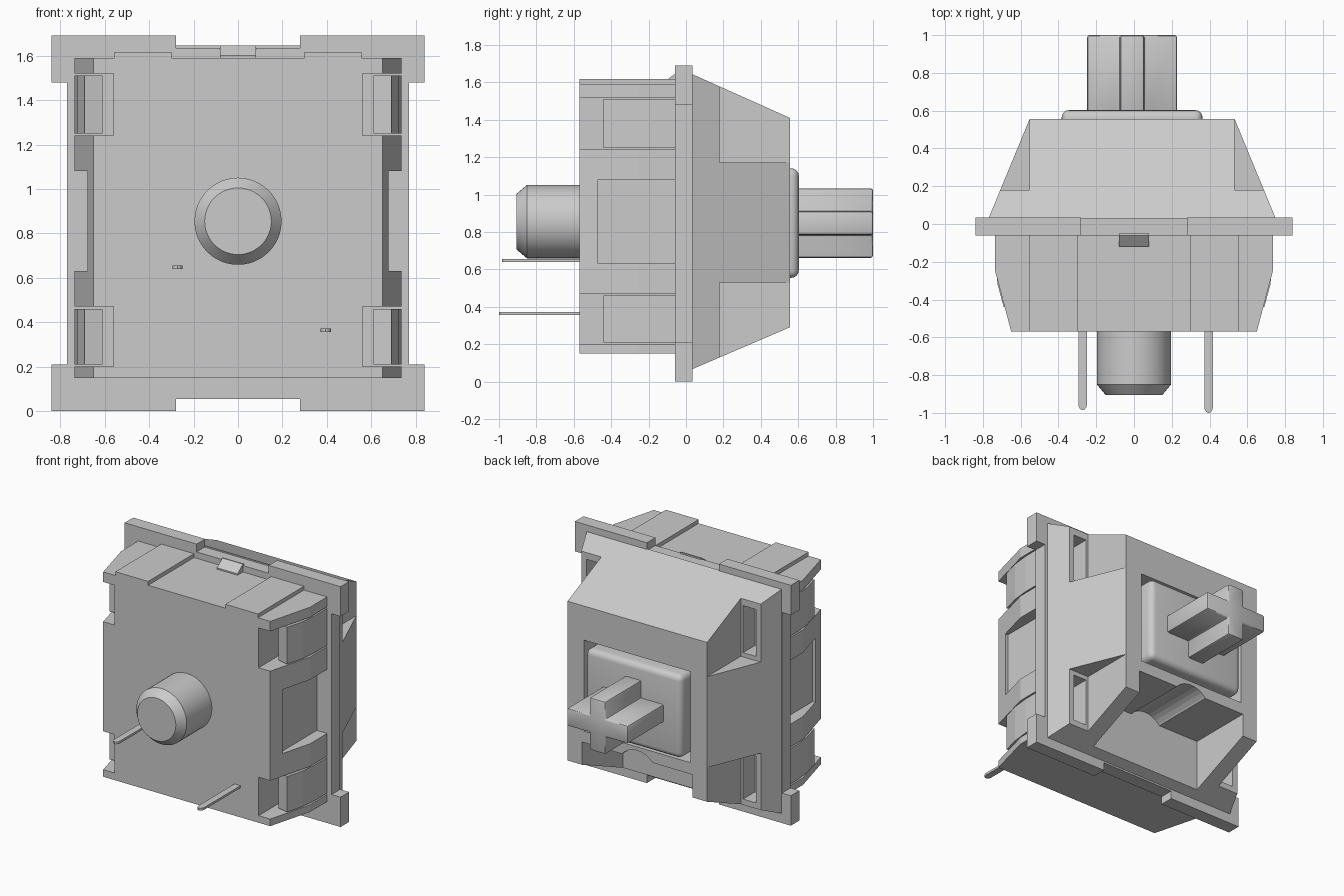
import bpy, bmesh, math
from mathutils import Vector

cube = bpy.data.objects.get("Cube")
if cube:
    bpy.data.objects.remove(cube, do_unlink=True)

GREY = (0.6, 0.6, 0.6, 1)
mat = bpy.data.materials.new("plain grey")
mat.use_nodes = True
mat.diffuse_color = GREY
mat.node_tree.nodes["Principled BSDF"].inputs["Base Color"].default_value = GREY

ZC = 0.847      # centre height of the body
XC = -0.01      # slight sideways shift of the upper shell


def finish(name, bm):
    bmesh.ops.recalc_face_normals(bm, faces=bm.faces)
    mesh = bpy.data.meshes.new(name)
    bm.to_mesh(mesh)
    bm.free()
    mesh.materials.append(mat)
    obj = bpy.data.objects.new(name, mesh)
    bpy.context.collection.objects.link(obj)
    return obj


def loft(name, rings):
    """Join equal-sized rings of 3D points into a closed solid."""
    bm = bmesh.new()
    loops = [[bm.verts.new(p) for p in ring] for ring in rings]
    n = len(loops[0])
    for a, b in zip(loops, loops[1:]):
        for i in range(n):
            j = (i + 1) % n
            bm.faces.new((a[i], a[j], b[j], b[i]))
    bm.faces.new(loops[0])
    bm.faces.new(loops[-1])
    return finish(name, bm)


def rect(x0, x1, z0, z1, y):
    return [(x0, y, z0), (x1, y, z0), (x1, y, z1), (x0, y, z1)]


def box(name, x0, x1, y0, y1, z0, z1):
    return loft(name, [rect(x0, x1, z0, z1, y0), rect(x0, x1, z0, z1, y1)])


def prism_z(name, pts, z0, z1):
    return loft(name, [[(x, y, z) for x, y in pts] for z in (z0, z1)])


def round_y(name, x, z, sections, n=48):
    """Turned solid along y from (y, radius) sections."""
    angles = [math.tau * i / n for i in range(n)]
    return loft(name, [[(x + r * math.cos(a), y, z + r * math.sin(a)) for a in angles]
                       for y, r in sections])


def bake(obj):
    deps = bpy.context.evaluated_depsgraph_get()
    mesh = bpy.data.meshes.new_from_object(obj.evaluated_get(deps))
    obj.modifiers.clear()
    obj.data = mesh


def cut(obj, cutter):
    cutter.hide_render = True
    mod = obj.modifiers.new("cut", 'BOOLEAN')
    mod.operation = 'DIFFERENCE'
    mod.solver = 'EXACT'
    mod.object = cutter
    bake(obj)
    bpy.data.objects.remove(cutter, do_unlink=True)


def bevel(obj, width, segments):
    mod = obj.modifiers.new("bevel", 'BEVEL')
    mod.width = width
    mod.segments = segments
    bake(obj)


def smooth(obj, angle=35):
    bpy.ops.object.select_all(action='DESELECT')
    obj.select_set(True)
    bpy.context.view_layer.objects.active = obj
    bpy.ops.object.shade_smooth_by_angle(angle=math.radians(angle))


# Flange plate with notched edges
q = [(0.28, 0.79), (0.28, 0.845), (0.84, 0.845), (0.84, 0.635), (0.77, 0.635)]
outline = (q + [(x, -z) for x, z in reversed(q)] + [(-x, -z) for x, z in q]
           + [(-x, z) for x, z in reversed(q)])
loft("flange", [[(x, y, 0.845 + z) for x, z in outline] for y in (-0.06, 0.035)])

# Lower housing with tapered sides
half = [(0.65, -0.57), (0.735, -0.25), (0.735, -0.05)]
lower = prism_z("lower_housing", half + [(-x, y) for x, y in reversed(half)], 0.15, 1.59)
CLIPS = ((0.2, 0.47), (1.24, 1.52))
for s in (-1, 1):
    a, b = sorted((s * 0.56, s * 0.9))
    for z0, z1 in CLIPS:
        cut(lower, box("clip_recess", a, b, -0.7, -0.06, z0, z1))
    a, b = sorted((s * 0.655, s * 0.9))
    cut(lower, box("side_window", a, b, -0.47, -0.06, 0.63, 1.08))

# Side clips and top ribs
clip = [(0.62, -0.05), (0.735, -0.05), (0.735, -0.2), (0.722, -0.32), (0.69, -0.44), (0.61, -0.42)]
for s, side in ((1, "left"), (-1, "right")):
    for (z0, z1), level in zip(CLIPS, ("lower", "upper")):
        prism_z(f"{side}_{level}_clip", [(s * x, y) for x, y in clip], z0 + 0.01, z1 - 0.01)
    a, b = sorted((s * 0.3, s * 0.555))
    box(f"{side}_top_rib", a, b, -0.57, -0.05, 1.5, 1.617)

# Small catch on the top edge
catch = [(-0.12, 1.58), (-0.12, 1.6), (-0.06, 1.645), (-0.05, 1.645), (-0.05, 1.58)]
loft("top_catch", [[(x, y, z) for y, z in catch] for x in (-0.08, 0.08)])

# Centre post and contact pins
smooth(round_y("centre_post", 0, 0.855, [(-0.5, 0.196), (-0.85, 0.196), (-0.905, 0.15)]))
for name, x, z, tip in (("right_pin", -0.272, 0.647, -0.985), ("left_pin", 0.395, 0.365, -1.0)):
    w = 0.023
    end = [(x + w * math.cos(t), tip + 0.03 + 0.03 * math.sin(t))
           for t in (math.pi * (1 + i / 6) for i in range(7))]
    prism_z(name, end + [(x + w, -0.5), (x - w, -0.5)], z - 0.008, z + 0.008)

# Upper housing: tapered shell with stepped corners
upper = loft("upper_housing", [rect(XC - 0.76, XC + 0.76, 0.065, 1.645, 0.03),
                               rect(XC - 0.543, XC + 0.543, 0.29, 1.41, 0.555)])
for s in (-1, 1):
    a, b = sorted((XC + s * 0.543, XC + s * 0.95))
    c, d = sorted((XC + s * 0.56, XC + s * 0.66))
    for top in (False, True):
        z0, z1 = (1.17, 1.8) if top else (-0.1, 0.53)
        cut(upper, box("corner_step", a, b, 0.18, 0.7, z0, z1))
        z0, z1 = (1.2, 1.53) if top else (0.17, 0.5)
        cut(upper, box("corner_slot", c, d, 0.05, 0.3, z0, z1))

# Slider window, lower opening and its arched groove
cut(upper, box("slider_window", XC - 0.415, XC + 0.415, 0.42, 0.7, 0.53, 1.17))
cut(upper, box("lower_opening", XC - 0.43, XC + 0.43, 0.1, 0.7, -0.1, 0.45))
cut(upper, round_y("groove", XC, 0.35, [(0.1, 0.155), (0.7, 0.155)], 32))

# Slider with rounded edges
slider = box("slider", XC - 0.373, XC + 0.373, 0.35, 0.603, 0.555, 1.14)
bevel(slider, 0.04, 4)
smooth(slider)

# Cross-shaped stem
arms = [(0.0625, 0.185), (0.0625, 0.0625), (0.2375, 0.0625)]
cross = (arms + [(x, -z) for x, z in reversed(arms)] + [(-x, -z) for x, z in arms]
         + [(-x, z) for x, z in reversed(arms)])
stem = loft("stem", [[(XC + x, y, ZC + z) for x, z in cross] for y in (0.58, 1.0)])
bevel(stem, 0.012, 2)
smooth(stem)
